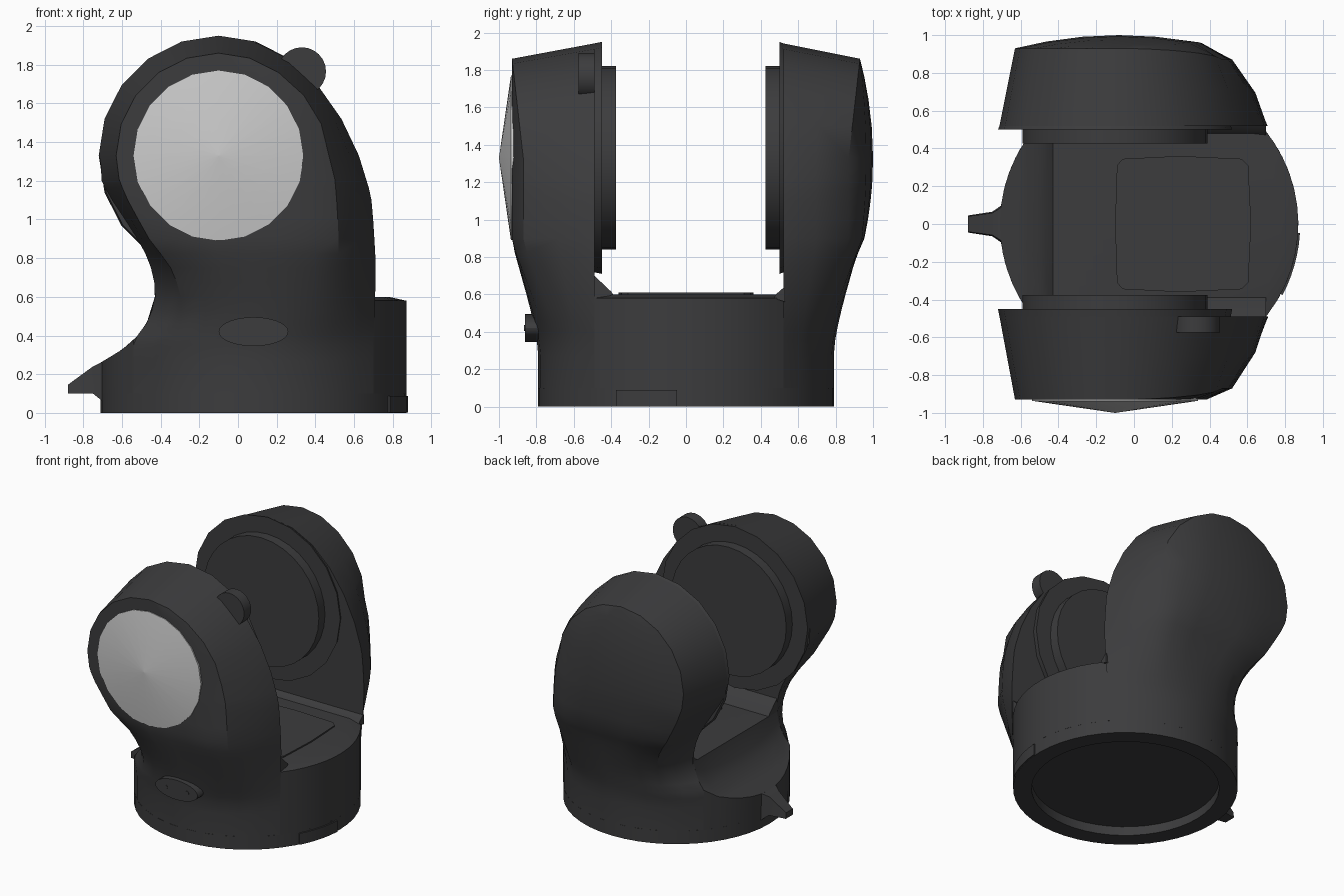
import bpy, bmesh, math
from mathutils import Matrix, Vector

if "Cube" in bpy.data.objects:
    bpy.data.objects.remove(bpy.data.objects["Cube"])

dark = bpy.data.materials.new("dark_plastic")
dark.diffuse_color = (0.045, 0.045, 0.047, 1)
dark.use_nodes = True
dark.node_tree.nodes["Principled BSDF"].inputs["Base Color"].default_value = dark.diffuse_color
R, CX = 0.79, 0.08          # base radius and centre
AX, AZ = -0.1, 1.33         # pivot axis of the yoke


def finish(name, bm, mat=dark, angle=30):
    bmesh.ops.remove_doubles(bm, verts=bm.verts, dist=1e-4)
    bmesh.ops.recalc_face_normals(bm, faces=bm.faces)
    me = bpy.data.meshes.new(name)
    bm.to_mesh(me)
    bm.free()
    ob = bpy.data.objects.new(name, me)
    bpy.context.collection.objects.link(ob)
    if mat:
        me.materials.append(mat)
    bpy.ops.object.select_all(action='DESELECT')
    ob.select_set(True)
    bpy.context.view_layer.objects.active = ob
    bpy.ops.object.shade_smooth_by_angle(angle=math.radians(angle))
    return ob


def loft(name, rings, cap_end=True, closed=False, **kw):
    bm = bmesh.new()
    vs = [[bm.verts.new(p) for p in r] for r in rings]
    n = len(vs[0])
    pairs = list(zip(vs, vs[1:])) + ([(vs[-1], vs[0])] if closed else [])
    for a, b in pairs:
        for i in range(n):
            j = (i + 1) % n
            bm.faces.new((a[i], a[j], b[j], b[i]))
    if not closed:
        bm.faces.new(vs[0])
        if cap_end:
            bm.faces.new(vs[-1])
    return finish(name, bm, **kw)


def disc_y(name, x, z, r, y0, y1, n=32, r1=None, sx=1, sz=1, **kw):
    # cylinder or cone along y
    r1 = r if r1 is None else r1
    ring = lambda y, q: [(x + q * sx * math.cos(i * math.tau / n), y,
                          z + q * sz * math.sin(i * math.tau / n)) for i in range(n)]
    return loft(name, [ring(y0, r), ring(y1, r1)], **kw)


def slope(x):
    # concave left-hand profile of the base
    pts = [(-0.71, 0.26), (-0.57, 0.345), (-0.49, 0.43), (-0.45, 0.51), (-0.43, 0.6)]
    for (x0, z0), (x1, z1) in zip(pts, pts[1:]):
        if x <= x1:
            return z0 + (z1 - z0) * (x - x0) / (x1 - x0)
    return 0.6


# yoke arms: z_out, z_in, left_in, left_out, right_out, right_in, blend from round base
key = [(.1, .1, -.57, -.45, .52, .72, 0), (.27, .27, -.57, -.45, .52, .72, 0),
       (.35, .35, -.56, -.45, .52, .72, .05), (.46, .46, -.475, -.40, .52, .72, .2),
       (.6, .6, -.43, -.37, .52, .72, .45), (.75, .75, -.45, -.38, .52, .715, .75),
       (.9, .9, -.52, -.46, .52, .705, 1), (1.1, 1.1, -.65, -.57, .51, .69, 1),
       (1.21, 1.2, -.705, -.615, .5, .665, 1)]
rows = []
for i, r in enumerate(key[:-1]):            # smooth in-between rows
    rows.append(r)
    if 2 <= i:
        p, b, q = key[i - 1], key[i + 1], key[min(i + 2, len(key) - 1)]
        rows.append(tuple((9 * (s + t) - u - v) / 16 for u, s, t, v in zip(p, r, b, q)))
        rows[-1] = rows[-1][:6] + (min(1, rows[-1][6]),)
rows.append(key[-1])
right = [(.47, .625), (.43, .535), (.34, .415), (.21, .27), (.06, .1), (AX, AX)]
for k, (ro, ri) in enumerate(right):
    c, s = math.cos(math.radians(18 * k)), math.sin(math.radians(18 * k))
    rows.append((AZ + .53 * s, AZ + .612 * s, AX - .612 * c, AX - .53 * c, ro, ri, 1))


def arm(name, side, yi, dome):
    th = math.asin(yi / R)
    xr, xlc = CX + R * math.cos(th), CX - R * math.cos(th)
    rings = []
    for zo, zi, li, lo, ro, ri, w in rows:
        mid, half = (lo + ro) / 2, (ro - lo) / 2
        swell = dome * max(0, 1 - ((zo - AZ) / .53) ** 2)
        top = max(0, (zo - AZ) / .53)
        low = min(1, max(0, (1.15 - zo) / .4))
        up = [(li, yi, zi), ((li + lo) / 2 - .01 * low, (yi + .93) / 2, (zi + zo) / 2),
              (lo, .93 - .06 * low, zo)]
        up += [(mid + half * u, .93 + swell * (1 - u * u), zo) for u in (-.7, -.35, 0, .35, .72)]
        up += [(ro, .93 - .06 * (1 - top), zo),
               ((ri + ro) / 2 + .03 * (1 - top), .5 * yi + .5 * (.93 - .06 * (1 - top)), (zi + zo) / 2),
               (ri, yi, zi)]
        left = max(li, xlc) if w < 1 else xlc
        ring = []
        for i, p in enumerate(up):
            a = th + (math.pi - 2 * th) * i / 10
            x = xr - (xr - (CX - R * math.cos(a))) * (xr - left) / (xr - xlc)
            q = Vector((x, R * math.sin(a), zo)).lerp(Vector(p), w)
            ring.append((q.x, side * q.y, q.z))
        rings.append(ring)
    loft(name, rings, cap_end=False)


arm("front_arm", -1, .49, 0)
arm("back_arm", 1, .52, .07)

# base middle with deck and scooped left side
rings = []
for i in range(13):
    y = -.49 + 1.01 * i / 12
    h = math.sqrt(R * R - y * y)
    xl, xr = CX - h, CX + h
    sec = [(xl, y, .1), (xr, y, .1), (xr, y, .58), (xr - .09, y, .6)]
    for k in range(8):
        x = -.43 + (xl + .43) * k / 7
        sec.append((x, y, slope(x)))
    rings.append(sec)
loft("base_middle", rings)

# bottom ring and recessed underside
rings = []
for i in range(48):
    a = i * math.tau / 48
    rings.append([(CX + r * math.cos(a), r * math.sin(a), z)
                  for r, z in ((R, .1), (R, 0), (.66, 0), (.66, .07), (.4, .07), (.4, .1))])
loft("base_ring", rings, closed=True)
bm = bmesh.new()
bmesh.ops.create_circle(bm, cap_ends=True, radius=.45, segments=48,
                        matrix=Matrix.Translation((CX, 0, .07)))
bmesh.ops.reverse_faces(bm, faces=bm.faces)
finish("underside", bm)

# fillets where the deck meets the arms
for name, ys in (("front_fillet", ((-.50, .56), (-.39, .6), (-.40, .615), (-.49, .7), (-.50, .7))),
                 ("back_fillet", ((.53, .56), (.47, .58), (.48, .6), (.52, .635), (.53, .635)))):
    loft(name, [[(x, y, z) for y, z in ys] for x in (-.43, .70)])

# raised deck panel
panel = lambda z: [(x, y, z) for x, y in ((-.06, -.345), (.24, -.36), (.57, -.345), (.605, -.31),
                   (.62, 0), (.605, .31), (.57, .345), (.24, .36), (-.06, .345), (-.09, .31), (-.1, 0), (-.09, -.31))]
loft("deck_panel", [panel(.58), panel(.61)])

# round bosses and pivot pads on the inner faces
for name, y0, y1, y2 in (("front_pivot", -.49, -.45, -.375), ("back_pivot", .52, .5, .425)):
    disc_y(name + "_boss", AX, AZ, .612, y0, y1, n=20, r1=.62)
    disc_y(name + "_pad", AX, AZ, .49, y0, y2)

# shallow conical side cap
disc_y("side_cap", AX, AZ, .44, -.92, -.936, n=20, mat=None)
disc_y("side_cap_cone", AX, AZ, .44, -.936, -1.0, n=20, r1=0.001, mat=None)

# round lug on the front arm, oval plate and its two screws
disc_y("lug", .33, 1.765, .125, -.575, -.49, n=24)
disc_y("oval_plate", CX, .42, 1, -.70, -.862, n=28, sx=.18, sz=.075)
for s in (-1, 1):
    disc_y("plate_screw", CX + .09 * s, .42, .016, -.85, -.866, n=12)

# pointer on the left
loft("pointer", [[(x, -w, z0), (x, w, z0), (x, w * .9, z1), (x, -w * .9, z1)]
                 for x, w, z0, z1 in ((-.62, .15, .06, .29), (-.70, .10, .06, .265),
                                      (-.75, .065, .1, .24), (-.88, .045, .1, .145))])

# curved latch on the right
rings = []
for i in range(7):
    a = math.radians(-28 + 24.5 * i / 6)
    rings.append([(CX + r * math.cos(a), r * math.sin(a), z)
                  for r, z in ((R - .03, .002), (R + .01, .002), (R + .01, .088), (R - .03, .088))])
loft("latch", rings)
